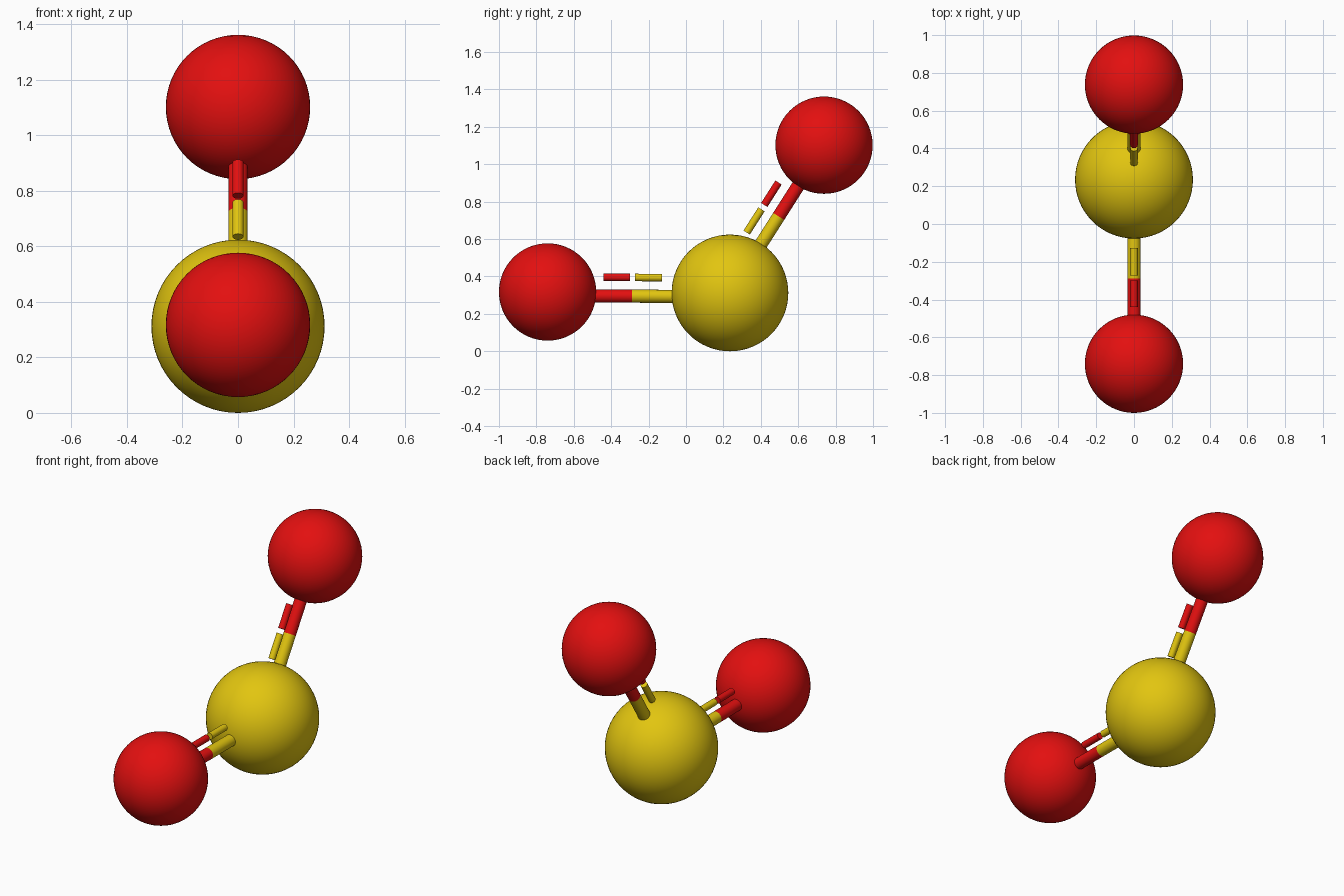
import bpy, math
from mathutils import Vector

if "Cube" in bpy.data.objects:
    bpy.data.objects.remove(bpy.data.objects["Cube"])


def material(name, rgb):
    m = bpy.data.materials.new(name)
    m.diffuse_color = (*rgb, 1)
    m.use_nodes = True
    m.node_tree.nodes["Principled BSDF"].inputs["Base Color"].default_value = m.diffuse_color
    return m


RED = material("red", (0.77, 0.005, 0.005))
YELLOW = material("yellow", (0.76, 0.56, 0.005))


def finish(name, mat):
    ob = bpy.context.object
    ob.name = name
    ob.data.materials.append(mat)
    bpy.ops.object.shade_smooth_by_angle(angle=math.radians(35))


def ball(name, centre, radius, mat):
    bpy.ops.mesh.primitive_uv_sphere_add(
        segments=64, ring_count=32, radius=radius, location=centre)
    finish(name, mat)


def rod(name, a, b, radius, mat):
    d = b - a
    bpy.ops.mesh.primitive_cylinder_add(
        vertices=32, radius=radius, depth=d.length, location=(a + b) / 2,
        rotation=d.to_track_quat('Z', 'Y').to_euler())
    finish(name, mat)


# Atoms
centre = Vector((0, 0.235, 0.312))
front = Vector((0, -0.74, 0.317))
upper = Vector((0, 0.738, 1.102))
ball("centre_atom", centre, 0.312, YELLOW)
ball("front_atom", front, 0.26, RED)
ball("upper_atom", upper, 0.26, RED)


# Bonds: one solid two-colour rod plus a thin dashed rod on the inner side
def bond(name, end, inner, solid_off, dash_off, split, dashes):
    axis = (end - centre).normalized()
    length = (end - centre).length

    def at(t, off):
        return centre + axis * t + inner * off

    rod(name + "_rod_inner", at(0.15, solid_off), at(split, solid_off), 0.035, YELLOW)
    rod(name + "_rod_outer", at(split, solid_off), at(length - 0.12, solid_off), 0.035, RED)
    for part, mat, (t0, t1) in zip(("inner", "outer"), (YELLOW, RED), dashes):
        rod(f"{name}_dash_{part}", at(t0, dash_off), at(t1, dash_off), 0.02, mat)


bond("front_bond", front, Vector((0, 0, 1)), -0.02, 0.08, 0.524,
     ((0.363, 0.508), (0.535, 0.675)))
bond("upper_bond", upper, Vector((0, -0.842, 0.539)), 0.0, 0.098, 0.485,
     ((0.32, 0.467), (0.495, 0.637)))
